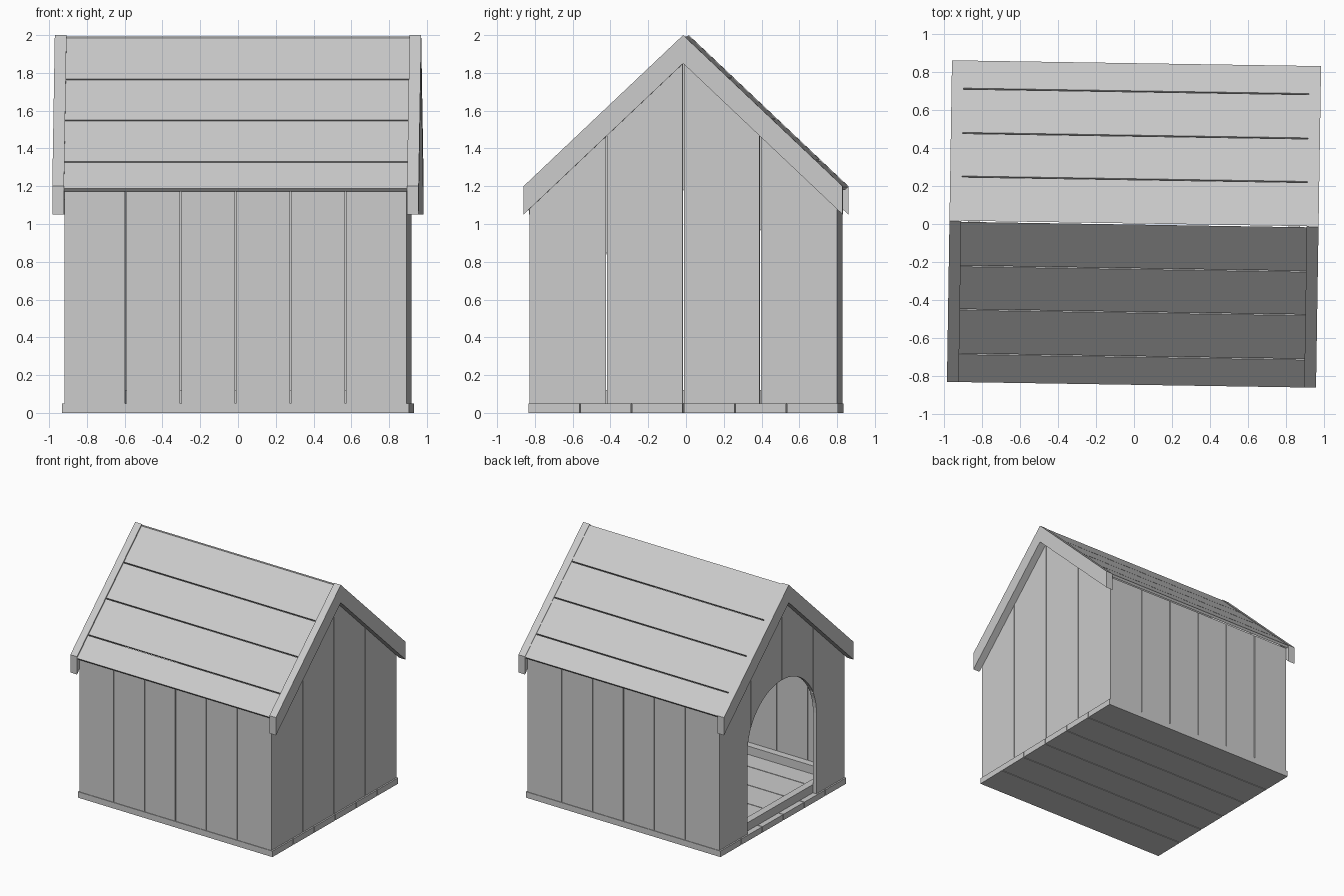
import bpy, bmesh, math
from mathutils import Vector

cube = bpy.data.objects.get("Cube")
if cube:
    bpy.data.objects.remove(cube)

TURN = math.radians(-0.9)      # the whole house sits slightly turned
GAP = 0.006                    # space between planks
RIDGE, EAVE, HALF_SPAN = 2.0, 1.2, 0.845
SLOPE = (RIDGE - EAVE) / HALF_SPAN
FLOOR = 0.05
WALL_X, WALL_Y, THICK = 0.905, 0.815, 0.033
ROOF_T = 0.022


def prism(name, profile, x0, x1):
    """Extrude a (y, z) profile along x."""
    bm = bmesh.new()
    face = bm.faces.new([bm.verts.new((x0, y, z)) for y, z in profile])
    new = bmesh.ops.extrude_face_region(bm, geom=[face])["geom"]
    verts = [v for v in new if isinstance(v, bmesh.types.BMVert)]
    bmesh.ops.translate(bm, verts=verts, vec=Vector((x1 - x0, 0, 0)))
    bmesh.ops.recalc_face_normals(bm, faces=bm.faces)
    mesh = bpy.data.meshes.new(name)
    bm.to_mesh(mesh)
    bm.free()
    obj = bpy.data.objects.new(name, mesh)
    obj.rotation_euler.z = TURN
    bpy.context.collection.objects.link(obj)
    return obj


def box(name, x0, x1, y0, y1, z0, z1):
    return prism(name, [(y0, z0), (y1, z0), (y1, z1), (y0, z1)], x0, x1)


def spans(half, count):
    """Equal plank intervals over -half..half with gaps between."""
    step = 2 * half / count
    for i in range(count):
        a = -half + i * step
        yield (a + (GAP / 2 if i else 0),
               a + step - (GAP / 2 if i < count - 1 else 0))


def under_roof(y):
    return RIDGE - 0.045 - SLOPE * abs(y)


# Floor planks
for a, b in spans(0.82, 6):
    box("floor_plank", -0.918, 0.918, a, b, 0, FLOOR)

# Long side walls and the rails along their feet
inner_x, inner_y = WALL_X - THICK, WALL_Y - THICK
for side, label in ((-1, "front"), (1, "back")):
    y0, y1 = sorted((side * WALL_Y, side * inner_y))
    for a, b in spans(inner_x, 6):
        box(label + "_wall_plank", a, b, y0, y1, FLOOR, under_roof(WALL_Y))
    y0, y1 = sorted((side * inner_y, side * (inner_y - 0.06)))
    box(label + "_foot_rail", -inner_x, inner_x, y0, y1, FLOOR, FLOOR + 0.07)

# Arched doorway cutter
R, SPRING = 0.45, 0.73
arch = [(-R, FLOOR - 0.02), (R, FLOOR - 0.02)]
arch += [(R * math.cos(math.pi * i / 32), SPRING + R * math.sin(math.pi * i / 32))
         for i in range(33)]
cutter = prism("doorway_cutter", arch, -1.0, -0.8)
cutter.hide_render = True

# Gable walls, the one at -x holding the doorway
for side, label in ((-1, "door_gable"), (1, "closed_gable")):
    x0, x1 = sorted((side * WALL_X, side * inner_x))
    for a, b in spans(WALL_Y, 4):
        plank = prism(label + "_plank", [(a, FLOOR), (b, FLOOR),
                      (b, under_roof(b)), (a, under_roof(a))], x0, x1)
        if side < 0:
            cut = plank.modifiers.new("Doorway", 'BOOLEAN')
            cut.operation, cut.solver, cut.object = 'DIFFERENCE', 'EXACT', cutter
            bpy.context.view_layer.objects.active = plank
            bpy.ops.object.modifier_apply(modifier=cut.name)
    x0, x1 = sorted((side * inner_x, side * (inner_x - 0.06)))
    box(label + "_foot_rail", x0, x1, 0.06 - inner_y, inner_y - 0.06,
        FLOOR, FLOOR + 0.07)
bpy.data.objects.remove(cutter)

# Roof planks, four to a slope with a narrow one at the eave
length = math.hypot(1, SLOPE)
inward = Vector((-SLOPE, -1)) / length * ROOF_T
edges = [0.0, 0.235, 0.464, 0.697, HALF_SPAN]
for side, label, drop in ((-1, "front", 0.013), (1, "back", 0.004)):
    for i, (a, b) in enumerate(zip(edges, edges[1:])):
        a += GAP / 2
        b -= GAP / 2 if i < 3 else 0
        top = [Vector((y, RIDGE - drop - SLOPE * y)) for y in (a, b)]
        low = [top[1] + inward, top[0] + inward]
        if i == 0:             # plumb cut where the slopes meet
            low[1] = top[0] - Vector((0, ROOF_T * length))
        prism(label + "_roof_plank", [(side * p.x, p.y) for p in top + low],
              -0.908, 0.908)

# Barge boards closing both ends of the roof
for x0, x1 in ((-0.97, -0.908), (0.908, 0.97)):
    for side, label in ((-1, "front"), (1, "back")):
        prism(label + "_barge_board",
              [(0, RIDGE), (side * HALF_SPAN, EAVE),
               (side * HALF_SPAN, EAVE - 0.15), (0, RIDGE - 0.15)], x0, x1)
